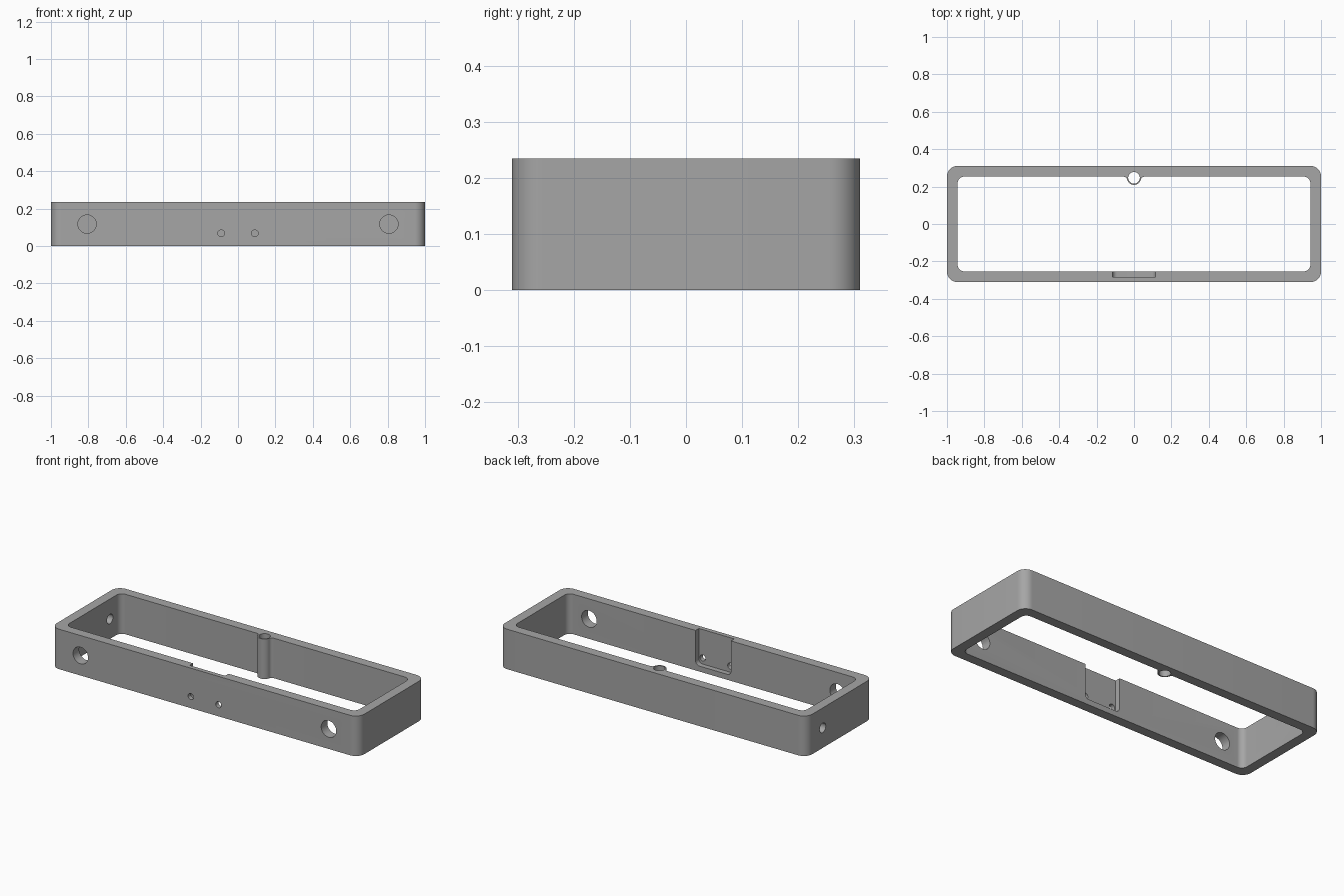
import bpy, bmesh
from math import sin, cos, radians, degrees, sqrt, atan2
from mathutils import Matrix, Vector

if "Cube" in bpy.data.objects:
    bpy.data.objects.remove(bpy.data.objects["Cube"])

HEIGHT = 0.235
MID = HEIGHT / 2
HALF_X, HALF_Y, WALL = 1.0, 0.31, 0.057
IN_X, IN_Y = HALF_X - WALL, HALF_Y - WALL

grey = bpy.data.materials.new("plain grey")
grey.use_nodes = True
colour = (0.38, 0.38, 0.38, 1)
grey.diffuse_color = colour
grey.node_tree.nodes["Principled BSDF"].inputs["Base Color"].default_value = colour


def arc(cx, cy, r, start, end, steps=12):
    angles = [radians(start + (end - start) * i / steps) for i in range(steps + 1)]
    return [(cx + r * cos(a), cy + r * sin(a)) for a in angles]


def corner(hx, hy, r, quarter):
    sx = 1 if quarter in (0, 3) else -1
    sy = 1 if quarter < 2 else -1
    return arc(sx * (hx - r), sy * (hy - r), r, 90 * quarter, 90 * quarter + 90)


def prism(name, outline, low, high, matrix=Matrix()):
    """Extrude an outline along local z, then place it."""
    bm = bmesh.new()
    face = bm.faces.new([bm.verts.new((x, y, low)) for x, y in outline])
    new = bmesh.ops.extrude_face_region(bm, geom=[face])["geom"]
    verts = [v for v in new if isinstance(v, bmesh.types.BMVert)]
    bmesh.ops.translate(bm, verts=verts, vec=(0, 0, high - low))
    bmesh.ops.recalc_face_normals(bm, faces=bm.faces)
    bm.transform(matrix)
    mesh = bpy.data.meshes.new(name)
    bm.to_mesh(mesh)
    bm.free()
    mesh.materials.append(grey)
    obj = bpy.data.objects.new(name, mesh)
    bpy.context.collection.objects.link(obj)
    return obj


def circle(cx, cy, r):
    return arc(cx, cy, r, 0, 360, 40)[:-1]


# Outer rounded block
frame = prism("frame", [p for q in range(4) for p in corner(HALF_X, HALF_Y, 0.055, q)],
              0, HEIGHT)

# Inner opening, with a filleted boss left standing on the back wall
boss_y, boss_r, fillet = 0.247, 0.038, 0.02
drop = boss_y - (IN_Y - fillet)
reach = sqrt((boss_r + fillet) ** 2 - drop ** 2)
tilt = degrees(atan2(drop, reach))
opening = corner(IN_X, IN_Y, 0.035, 0)
opening += arc(reach, IN_Y - fillet, fillet, 90, 180 - tilt)
opening += arc(0, boss_y, boss_r, -tilt, tilt - 180, 24)[1:-1]
opening += arc(-reach, IN_Y - fillet, fillet, tilt, 90)
for q in (1, 2, 3):
    opening += corner(IN_X, IN_Y, 0.035, q)
cutters = [prism("opening_cutter", opening, -0.1, HEIGHT + 0.1)]

# Vertical bore through the boss
cutters.append(prism("bore_cutter", circle(0, boss_y, 0.031), -0.1, HEIGHT + 0.1))

# Maps outline (x, y) to (x, z), depth to -y
facing_front = Matrix.Rotation(radians(90), 4, "X")

# Shallow pocket inside the front wall, open at the top
half, floor, r = 0.115, 0.032, 0.025
pocket = arc(-half + r, floor + r, r, 180, 270) + arc(half - r, floor + r, r, 270, 360)
pocket += [(half, HEIGHT + 0.1), (-half, HEIGHT + 0.1)]
cutters.append(prism("pocket_cutter", pocket, 0.2, 0.284, facing_front))

# Large and small pairs of holes through the front wall
for side in (-1, 1):
    for x, z, radius in ((0.807, MID, 0.049), (0.09, 0.068, 0.018)):
        cutters.append(prism("front_hole_cutter", circle(side * x, z, radius),
                             0.2, 0.4, facing_front))

# Cable hole through the end wall on -x
facing_side = Matrix.Rotation(radians(90), 4, "Y")
cutters.append(prism("side_hole_cutter", circle(-MID, 0.158, 0.028),
                     -1.1, -0.9, facing_side))

# Cut everything out and bake the result
for cutter in cutters:
    mod = frame.modifiers.new(cutter.name, "BOOLEAN")
    mod.operation, mod.solver, mod.object = "DIFFERENCE", "EXACT", cutter
    cutter.hide_render = True
bpy.context.view_layer.update()
baked = bpy.data.meshes.new_from_object(
    frame.evaluated_get(bpy.context.evaluated_depsgraph_get()))
frame.modifiers.clear()
frame.data = baked
for cutter in cutters:
    bpy.data.objects.remove(cutter)

bpy.ops.object.select_all(action="DESELECT")
frame.select_set(True)
bpy.context.view_layer.objects.active = frame
bpy.ops.object.shade_smooth_by_angle(angle=radians(30))
